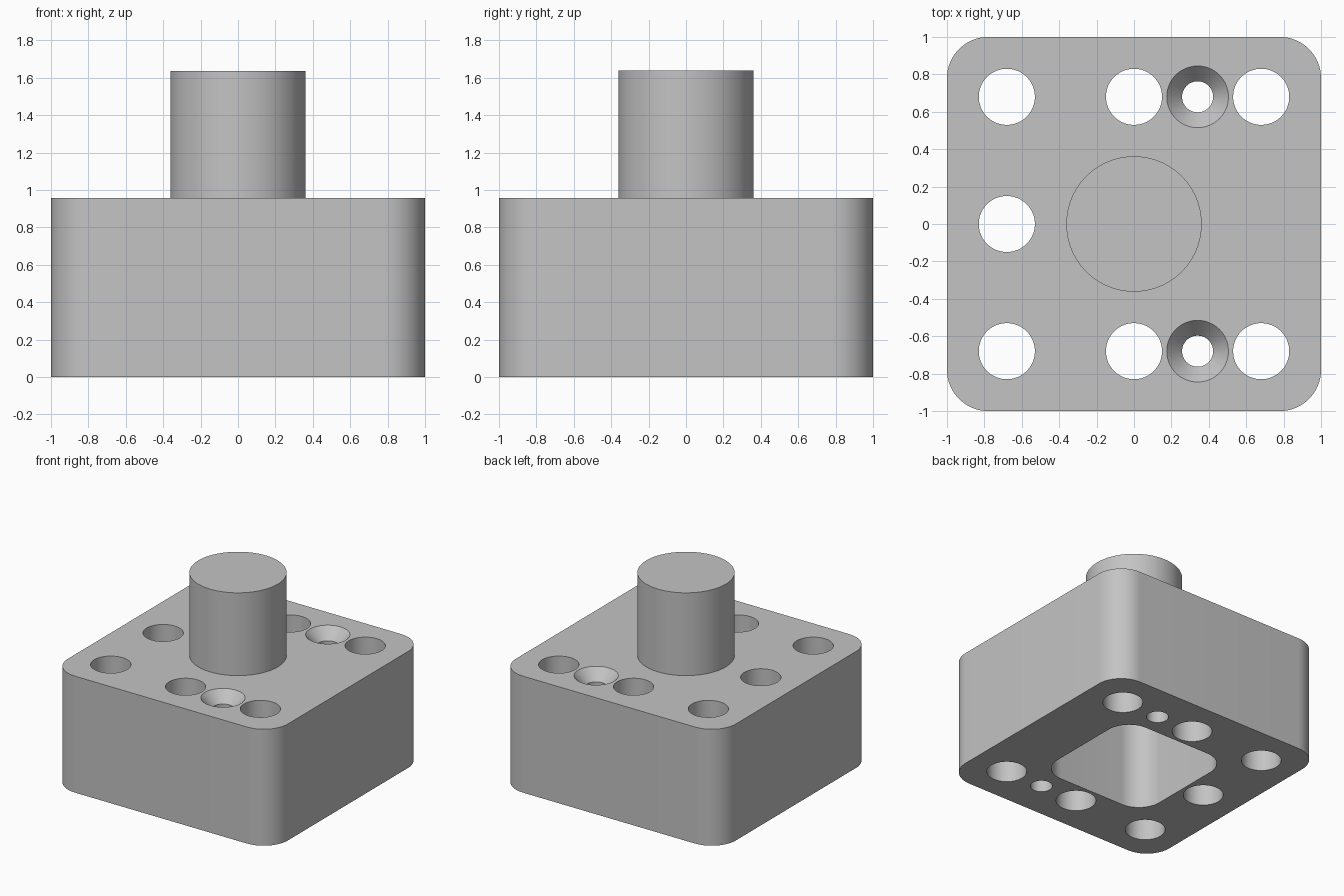
import bpy, bmesh, math

default = bpy.data.objects.get("Cube")
if default:
    bpy.data.objects.remove(default, do_unlink=True)

HALF, HEIGHT, TOP = 1.0, 0.957, 1.637
POCKET_DEPTH = 0.80
PITCH = 0.68

grey = bpy.data.materials.new("plain grey")
grey.use_nodes = True
grey.diffuse_color = (0.55, 0.55, 0.55, 1)
grey.node_tree.nodes["Principled BSDF"].inputs["Base Color"].default_value = (0.55, 0.55, 0.55, 1)


def loft(name, sections):
    """Solid through stacked outlines, each a (points, z) pair."""
    bm = bmesh.new()
    rings = [[bm.verts.new((x, y, z)) for x, y in pts] for pts, z in sections]
    n = len(rings[0])
    for low, high in zip(rings, rings[1:]):
        for i in range(n):
            j = (i + 1) % n
            bm.faces.new((low[i], low[j], high[j], high[i]))
    bm.faces.new(rings[0][::-1])
    bm.faces.new(rings[-1])
    mesh = bpy.data.meshes.new(name)
    bm.to_mesh(mesh)
    bm.free()
    mesh.materials.append(grey)
    obj = bpy.data.objects.new(name, mesh)
    bpy.context.collection.objects.link(obj)
    return obj


def circle(r, x=0, y=0, n=64):
    return [(x + r * math.cos(math.tau * i / n), y + r * math.sin(math.tau * i / n))
            for i in range(n)]


def rounded_square(half, r, steps=16):
    pts = []
    for corner in range(4):
        mid = math.pi / 4 + corner * math.pi / 2
        cx = math.copysign(half - r, math.cos(mid))
        cy = math.copysign(half - r, math.sin(mid))
        for i in range(steps + 1):
            a = corner * math.pi / 2 + i / steps * math.pi / 2
            pts.append((cx + r * math.cos(a), cy + r * math.sin(a)))
    return pts


def smooth(obj):
    bpy.ops.object.select_all(action="DESELECT")
    obj.select_set(True)
    bpy.context.view_layer.objects.active = obj
    bpy.ops.object.shade_smooth_by_angle(angle=math.radians(30))


# Block and upright post
block = loft("block", [(rounded_square(HALF, 0.22), 0), (rounded_square(HALF, 0.22), HEIGHT)])
post = loft("post", [(circle(0.362, n=96), HEIGHT - 0.02), (circle(0.362, n=96), TOP)])

# Pocket open at the underside
cutters = [loft("pocket_cutter", [(rounded_square(0.5, 0.2), -0.1),
                                  (rounded_square(0.5, 0.2), POCKET_DEPTH)])]

# Plain through holes: two rows of three and one at the right side
for x, y in [(x, y) for x in (-PITCH, 0, PITCH) for y in (-PITCH, PITCH)] + [(-PITCH, 0)]:
    cutters.append(loft("hole_cutter", [(circle(0.15, x, y), -0.1), (circle(0.15, x, y), HEIGHT + 0.1)]))

# Countersunk screw holes
for y in (-PITCH, PITCH):
    x = PITCH / 2
    cutters.append(loft("screw_cutter", [
        (circle(0.083, x, y), -0.1), (circle(0.083, x, y), HEIGHT - 0.09),
        (circle(0.165, x, y), HEIGHT), (circle(0.165, x, y), HEIGHT + 0.1)]))

for cutter in cutters:
    cutter.hide_render = True
    mod = block.modifiers.new("cut", "BOOLEAN")
    mod.operation = "DIFFERENCE"
    mod.solver = "EXACT"
    mod.object = cutter

# Bake the cuts and drop the cutters
bpy.context.view_layer.update()
graph = bpy.context.evaluated_depsgraph_get()
cut_mesh = bpy.data.meshes.new_from_object(block.evaluated_get(graph))
block.modifiers.clear()
block.data = cut_mesh
for cutter in cutters:
    bpy.data.objects.remove(cutter, do_unlink=True)

for obj in (block, post):
    smooth(obj)
